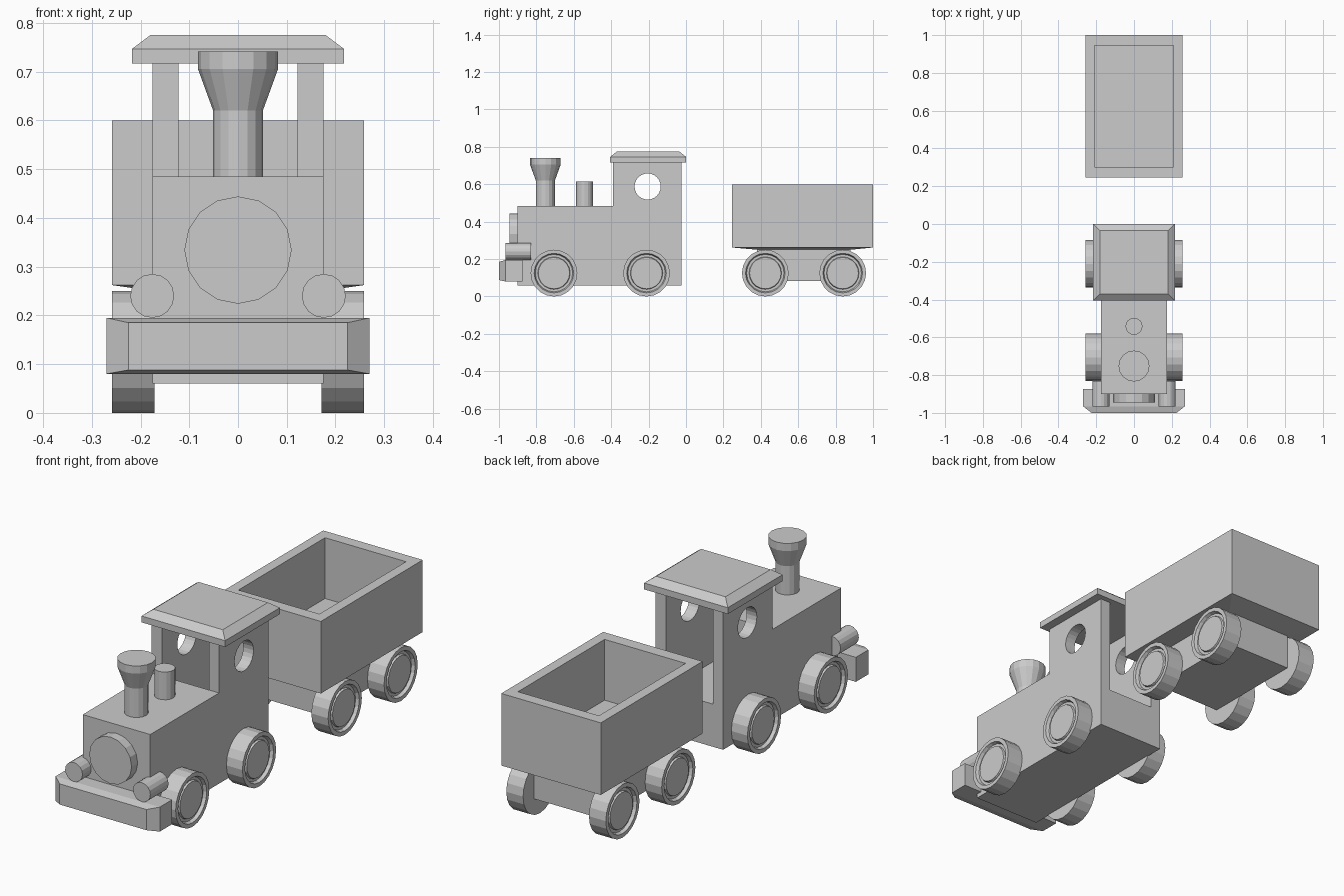
import bpy, bmesh
from math import sin, cos, pi, radians
from mathutils import Matrix

if "Cube" in bpy.data.objects:
    bpy.data.objects.remove(bpy.data.objects["Cube"])


def finish(name, bm):
    bmesh.ops.recalc_face_normals(bm, faces=bm.faces[:])
    me = bpy.data.meshes.new(name)
    bm.to_mesh(me)
    bm.free()
    ob = bpy.data.objects.new(name, me)
    bpy.context.collection.objects.link(ob)
    return ob


def bridge(bm, loops):
    """Join closed vertex loops in order and cap both ends."""
    for a, b in zip(loops, loops[1:]):
        n = len(a)
        for i in range(n):
            j = (i + 1) % n
            bm.faces.new((a[i], a[j], b[j], b[i]))
    bm.faces.new(loops[0])
    bm.faces.new(loops[-1])


def stack(name, levels):
    """Rectangular sections stacked along z: (z, half width x, y0, y1)."""
    bm = bmesh.new()
    bridge(bm, [[bm.verts.new(p) for p in
                 ((-w, y0, z), (w, y0, z), (w, y1, z), (-w, y1, z))]
                for z, w, y0, y1 in levels])
    return finish(name, bm)


def box(name, x0, x1, y0, y1, z0, z1):
    ob = stack(name, [(z, (x1 - x0) / 2, y0, y1) for z in (z0, z1)])
    ob.data.transform(Matrix.Translation(((x0 + x1) / 2, 0, 0)))
    return ob


def lathe(name, profile, loc=(0, 0, 0), axis='Z', sides=16):
    """Turned part from (radius, height) points, laid along the given axis."""
    bm = bmesh.new()
    bridge(bm, [[bm.verts.new((r * cos(2 * pi * i / sides), r * sin(2 * pi * i / sides), h))
                 for i in range(sides)] for r, h in profile])
    rot = {'Z': Matrix(),
           'X': Matrix.Rotation(radians(90), 4, 'Y'),
           '-X': Matrix.Rotation(radians(-90), 4, 'Y'),
           'Y': Matrix.Rotation(radians(-90), 4, 'X')}[axis]
    bm.transform(Matrix.Translation(loc) @ rot)
    return finish(name, bm)


# Engine body: low base with a tall boiler block in front of the cab
box("engine_base", -0.175, 0.175, -0.39, -0.025, 0.06, 0.26)
box("boiler_block", -0.175, 0.175, -0.90, -0.39, 0.06, 0.485)

# Cab side walls with round windows
cutter = lathe("window_cutter", [(0.07, -0.4), (0.07, 0.4)], (0, -0.205, 0.588), 'X', 24)
cutter.hide_render = True
for side, x0 in (("left", -0.175), ("right", 0.122)):
    wall = box("cab_wall_" + side, x0, x0 + 0.053, -0.39, -0.025, 0.26, 0.717)
    mod = wall.modifiers.new("window", 'BOOLEAN')
    mod.object = cutter
    mod.operation = 'DIFFERENCE'
    mod.solver = 'EXACT'
    bpy.context.view_layer.objects.active = wall
    bpy.ops.object.modifier_apply(modifier=mod.name)
bpy.data.objects.remove(cutter)

# Roof slab with sloping rim
stack("cab_roof", [(0.717, 0.217, -0.405, 0), (0.747, 0.217, -0.405, 0),
                   (0.775, 0.18, -0.37, -0.035)])

# Chimney, steam dome and boiler front
lathe("chimney", [(0.051, 0.48), (0.051, 0.62), (0.082, 0.705), (0.082, 0.741)],
      (0, -0.752, 0))
lathe("steam_dome", [(0.045, 0.48), (0.045, 0.615)], (0, -0.542, 0))
lathe("boiler_front", [(0.11, -0.945), (0.11, -0.89)], (0, 0, 0.334), 'Y')

# Bumper: chamfered front, built upright then tipped to face -y
bumper = stack("bumper", [(0.873, 0.27, 0.08, 0.195), (0.965, 0.27, 0.08, 0.195),
                          (1.0, 0.225, 0.088, 0.185)])
bumper.data.transform(Matrix.Rotation(radians(90), 4, 'X'))

# Headlamps
for side, s in (("left", -1), ("right", 1)):
    lathe("headlamp_" + side, [(0.045, -0.965), (0.045, -0.83)],
          (s * 0.176, 0, 0.24), 'Y')

# Wheels with raised rim and hub disc
wheel = [(0.125, 0.171), (0.125, 0.258), (0.106, 0.258), (0.1, 0.243),
         (0.087, 0.243), (0.084, 0.252)]
for name, y in (("engine_front", -0.706), ("engine_rear", -0.211),
                ("wagon_front", 0.424), ("wagon_rear", 0.838)):
    for side, axis in (("left", '-X'), ("right", 'X')):
        lathe(f"{name}_wheel_{side}", wheel, (0, y, 0.125), axis, 20)

# Wagon tub, open on top, with a shallow tapered underside
stack("wagon_tub", [(0.25, 0.172, 0.38, 0.88), (0.262, 0.258, 0.245, 1.0),
                    (0.60, 0.258, 0.245, 1.0), (0.60, 0.21, 0.303, 0.945),
                    (0.315, 0.21, 0.303, 0.945)])

# Wagon chassis block
box("wagon_chassis", -0.172, 0.172, 0.38, 0.88, 0.083, 0.25)
